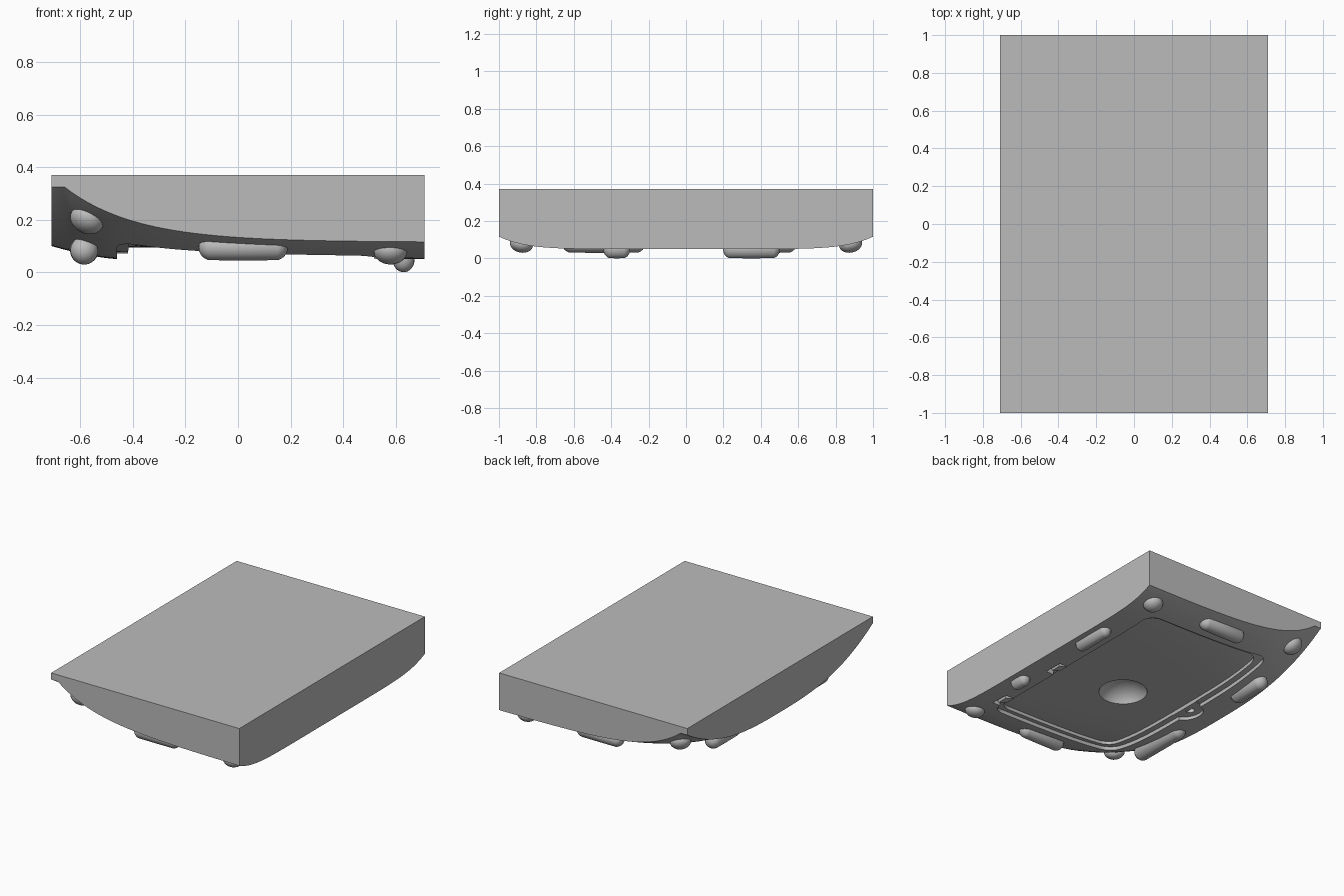
import bpy, bmesh, math
from mathutils import Vector, Matrix

if "Cube" in bpy.data.objects:
    bpy.data.objects.remove(bpy.data.objects["Cube"])

HX, TOP = 0.71, 0.37
grey = bpy.data.materials.new("light grey")
grey.use_nodes = True
grey.diffuse_color = (0.5, 0.5, 0.5, 1)
grey.node_tree.nodes["Principled BSDF"].inputs["Base Color"].default_value = (0.5, 0.5, 0.5, 1)


def make(name, bm):
    bmesh.ops.recalc_face_normals(bm, faces=bm.faces)
    mesh = bpy.data.meshes.new(name)
    bm.to_mesh(mesh)
    bm.free()
    mesh.materials.append(grey)
    ob = bpy.data.objects.new(name, mesh)
    bpy.context.collection.objects.link(ob)
    return ob


def activate(ob):
    bpy.ops.object.select_all(action='DESELECT')
    ob.select_set(True)
    bpy.context.view_layer.objects.active = ob


def smooth(ob):
    activate(ob)
    bpy.ops.object.shade_smooth_by_angle(angle=math.radians(35))


def boolean(ob, cutter, operation):
    mod = ob.modifiers.new("cut", 'BOOLEAN')
    mod.object, mod.operation, mod.solver = cutter, operation, 'EXACT'
    activate(ob)
    bpy.ops.object.modifier_apply(modifier=mod.name)


# Curved underside: flat in the middle, rising towards both ends
def underside(x, y):
    end = 0.115 + 0.21 * math.exp(-max(0, x + 0.66) / 0.27)
    mid = 0.05 + 0.05 * max(0, (-0.45 - x) / 0.26) ** 1.5
    power = 2.8 + 4.4 * (x + HX) / (2 * HX)
    return mid + (end - mid) * abs(y) ** power


def normal(x, y, e=0.01):
    dx = (underside(x + e, y) - underside(x - e, y)) / (2 * e)
    dy = (underside(x, y + e) - underside(x, y - e)) / (2 * e)
    return Vector((dx, dy, -1)).normalized()


def shell(name, lift=0.0):
    bm = bmesh.new()
    nx, ny = 48, 64
    xs = [-HX] + [-0.66 + (HX + 0.66) * i / nx for i in range(nx + 1)]
    ys = [-1 + 2 * j / ny for j in range(ny + 1)]
    grid = [[bm.verts.new((x, y, underside(x, y) + lift)) for y in ys] for x in xs]
    for a, b in zip(grid, grid[1:]):
        for j in range(ny):
            bm.faces.new((a[j], b[j], b[j + 1], a[j + 1]))
    rim = [e for e in bm.edges if e.is_boundary]
    geom = bmesh.ops.extrude_edge_only(bm, edges=rim)["geom"]
    for v in geom:
        if isinstance(v, bmesh.types.BMVert):
            v.co.z = TOP + lift
    bmesh.ops.contextual_create(bm, geom=[e for e in geom if isinstance(e, bmesh.types.BMEdge)])
    return make(name, bm)


# Rounded rectangle prism; grow widens its lower end
def prism(name, x0, x1, hy, r, z0=-0.1, z1=0.22, grow=0.0):
    bm = bmesh.new()
    cx, hx = (x0 + x1) / 2, (x1 - x0) / 2
    rings = []
    for z, g in ((z0, grow), (z1, 0)):
        ring = []
        for k, (sx, sy) in enumerate(((1, 1), (-1, 1), (-1, -1), (1, -1))):
            for s in range(9):
                a = math.pi / 2 * (k + s / 8)
                ring.append(bm.verts.new((cx + sx * (hx - r) + (r + g) * math.cos(a),
                                          sy * (hy - r) + (r + g) * math.sin(a), z)))
        bm.faces.new(ring)
        rings.append(ring)
    low, high = rings
    for i in range(len(low)):
        j = (i + 1) % len(low)
        bm.faces.new((low[i], low[j], high[j], high[i]))
    return make(name, bm)


def cylinder(name, x, y, r):
    bm = bmesh.new()
    bmesh.ops.create_cone(bm, cap_ends=True, segments=40, radius1=r, radius2=r, depth=0.32,
                          matrix=Matrix.Translation((x, y, 0.06)))
    return make(name, bm)


def box(name, loc, size, tilt=0.0):
    bm = bmesh.new()
    bmesh.ops.create_cube(bm, size=1, matrix=Matrix.Translation(loc) @ Matrix.Rotation(tilt, 4, 'Y')
                          @ Matrix.Diagonal((*size, 1)))
    return make(name, bm)


# Cutters
recess = prism("recess_cutter", -0.46, 0.52, 0.78, 0.08)
inner = prism("inner_cutter", -0.40, 0.48, 0.73, 0.07, z0=0.0, z1=0.2, grow=0.03)
tab_hole = cylinder("tab_cutter", -0.43, 0, 0.11)
screw_hole = cylinder("screw_cutter", -0.465, 0, 0.028)
bm = bmesh.new()
bmesh.ops.create_uvsphere(bm, u_segments=40, v_segments=24, radius=0.16,
                          matrix=Matrix.Translation((-0.01, -0.12, 0.06)) @ Matrix.Diagonal((1, 1, 0.8, 1)))
dish = make("dish_cutter", bm)
cutters = [recess, inner, tab_hole, screw_hole, dish]

# Main body with the compartment recess
body = shell("body")
boolean(body, recess, 'DIFFERENCE')
boolean(body, tab_hole, 'DIFFERENCE')

# Clip slots along one long edge, each holding a small clip
for y in (-0.64, -0.11):
    slot = box("slot_cutter", (0.535, y, 0.05), (0.09, 0.13, 0.07))
    cutters.append(slot)
    boolean(body, slot, 'DIFFERENCE')
    box("door_clip", (0.525, y, 0.073), (0.075, 0.07, 0.018), 0.35)

# Door: ledge around the rim, sunken panel with a round dish, screw tab
ledge = shell("door_ledge", 0.025)
boolean(ledge, recess, 'INTERSECT')
boolean(ledge, inner, 'DIFFERENCE')
panel = shell("door_panel", 0.045)
boolean(panel, inner, 'INTERSECT')
boolean(panel, dish, 'DIFFERENCE')
tab = shell("screw_tab", 0.022)
boolean(tab, tab_hole, 'INTERSECT')
boolean(tab, inner, 'DIFFERENCE')
boolean(tab, screw_hole, 'DIFFERENCE')
for ob in (body, ledge, panel, tab):
    smooth(ob)
for ob in cutters:
    bpy.data.objects.remove(ob)


# Rounded feet: a sphere stretched along one axis, set into the underside
def foot(name, x, y, r, stretch=0.0, axis=0, flat=1.0):
    bm = bmesh.new()
    bmesh.ops.create_uvsphere(bm, u_segments=24, v_segments=16, radius=r)
    for v in bm.verts:
        if abs(v.co[axis]) > 1e-4:
            v.co[axis] += math.copysign(stretch, v.co[axis])
        v.co.z *= flat
    ob = make(name, bm)
    ob.location = (x, y, underside(x, y))
    if not stretch:
        ob.rotation_euler = normal(x, y).to_track_quat('Z', 'Y').to_euler()
    smooth(ob)


for side in (-1, 1):
    foot("corner_foot", 0.58, side * 0.88, 0.063, flat=0.75)
    foot("corner_foot", -0.575, side * 0.88, 0.066, flat=0.75)
    foot("end_foot", 0.02, side * 0.89, 0.05, 0.12)
foot("long_foot", 0.63, 0.35, 0.042, 0.11, 1, 1.18)
foot("short_foot", 0.63, -0.37, 0.042, 0.03, 1, 1.18)
foot("edge_foot", -0.585, 0.44, 0.054, 0.10, 1)
foot("edge_foot", -0.585, -0.44, 0.054, 0.17, 1)
